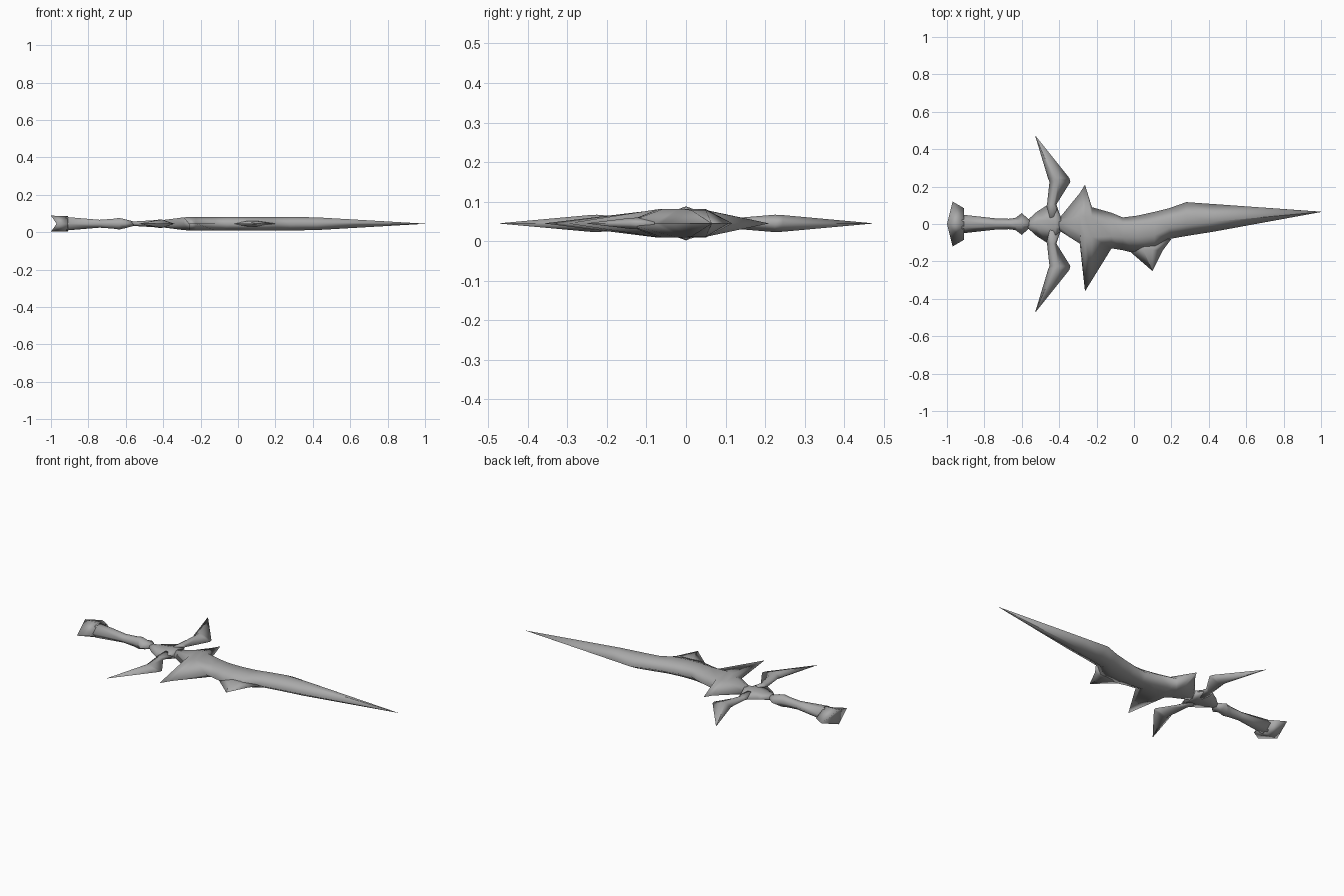
import bpy, bmesh
from mathutils import Vector

ZC = 0.045  # height of the cutting plane, everything mirrors about it

steel = bpy.data.materials.new("grey_steel")
steel.diffuse_color = (0.4, 0.4, 0.4, 1)


def loft(name, rings, start=None, end=None):
    """Skin rings of points; close each end with a fan to a centre point."""
    bm = bmesh.new()
    vr = [[bm.verts.new(p) for p in r] for r in rings]
    n = len(vr[0])
    for a, b in zip(vr, vr[1:]):
        for i in range(n):
            bm.faces.new((a[i], a[(i + 1) % n], b[(i + 1) % n], b[i]))
    for r, c in ((vr[0], start), (vr[-1], end)):
        if c is None:
            c = sum((v.co for v in r), Vector()) / n
        cv = bm.verts.new(c)
        for i in range(n):
            bm.faces.new((r[i], r[(i + 1) % n], cv))
    bmesh.ops.remove_doubles(bm, verts=bm.verts, dist=0.0005)
    bmesh.ops.recalc_face_normals(bm, faces=bm.faces)
    me = bpy.data.meshes.new(name)
    bm.to_mesh(me)
    bm.free()
    me.materials.append(steel)
    for p in me.polygons:
        p.use_smooth = True
    ob = bpy.data.objects.new(name, me)
    bpy.context.collection.objects.link(ob)
    return ob


def section(t, lo, hi, lo_in, hi_in, h, along_y=0):
    """Six-sided lens section: sharp edges lo/hi, raised faces lo_in..hi_in."""
    pts = [(hi, 0), (hi_in, h), (lo_in, h), (lo, 0), (lo_in, -h), (hi_in, -h)]
    if along_y:
        return [Vector((w, t * along_y, ZC + z)) for w, z in pts]
    return [Vector((t, w, ZC + z)) for w, z in pts]


# blade with its root spikes: x, low edge, high edge, low ridge, high ridge, half height
blade = [
    (-0.40, -0.035, 0.03, -0.012, 0.012, 0.020),
    (-0.29, -0.105, 0.165, -0.04, 0.04, 0.034),
    (-0.262, -0.36, 0.21, -0.06, 0.04, 0.036),
    (-0.225, -0.30, 0.09, -0.07, 0.035, 0.036),
    (-0.12, -0.13, 0.06, -0.065, 0.01, 0.036),
    (-0.06, -0.14, 0.035, -0.07, 0.0, 0.036),
    (0.02, -0.16, 0.045, -0.07, 0.0, 0.036),
    (0.11, -0.155, 0.065, -0.06, 0.01, 0.036),
    (0.19, -0.08, 0.085, -0.02, 0.03, 0.036),
    (0.28, -0.064, 0.117, -0.005, 0.05, 0.036),
    (0.42, -0.042, 0.107, 0.012, 0.05, 0.034),
    (1.0, 0.064, 0.066, 0.065, 0.065, 0.0005),
]
loft("blade", [section(*s) for s in blade])

# thin barb under the blade
barb = [
    (-0.08, -0.03, 0.20, 0.05, 0.11, 0.016),
    (-0.14, -0.03, 0.155, 0.05, 0.10, 0.014),
    (-0.25, 0.097, 0.10, 0.098, 0.099, 0.0005),
]
loft("blade_barb", [section(*s, along_y=1) for s in barb])

# guard hub
hub = [
    (-0.57, 0.02, 0.008, 0.012),
    (-0.52, 0.065, 0.015, 0.014),
    (-0.465, 0.10, 0.02, 0.018),
    (-0.42, 0.105, 0.02, 0.020),
    (-0.39, 0.035, 0.012, 0.020),
]
loft("guard_hub", [section(x, -w, w, -r, r, h) for x, w, r, h in hub])

# pair of guard wings
wing = [
    (0.03, -0.50, -0.39, -0.45, -0.43, 0.016),
    (0.105, -0.465, -0.415, -0.445, -0.43, 0.012),
    (0.225, -0.452, -0.34, -0.425, -0.405, 0.022),
    (0.245, -0.460, -0.345, -0.43, -0.41, 0.021),
    (0.47, -0.528, -0.525, -0.527, -0.526, 0.0005),
]
for side, label in ((1, "left"), (-1, "right")):
    loft("guard_wing_" + label, [section(*s, along_y=side) for s in wing])

# grip with collar
grip = [
    (-0.92, 0.05, 0.020, 0.036),
    (-0.74, 0.03, 0.012, 0.021),
    (-0.67, 0.028, 0.012, 0.026),
    (-0.635, 0.032, 0.014, 0.031),
    (-0.60, 0.058, 0.012, 0.023),
    (-0.555, 0.018, 0.008, 0.011),
]
loft("grip", [section(x, -w, w, -r, r, h) for x, w, r, h in grip])

# pommel with a hollowed end
rings = [[Vector((xe, w, ZC)), Vector((xr, 0, ZC + h)),
          Vector((xe, -w, ZC)), Vector((xr, 0, ZC - h))]
         for xe, xr, w, h in ((-0.97, -1.0, 0.12, 0.043), (-0.91, -0.91, 0.085, 0.041))]
loft("pommel", rings, start=(-0.97, 0, ZC), end=(-0.92, 0, ZC))
